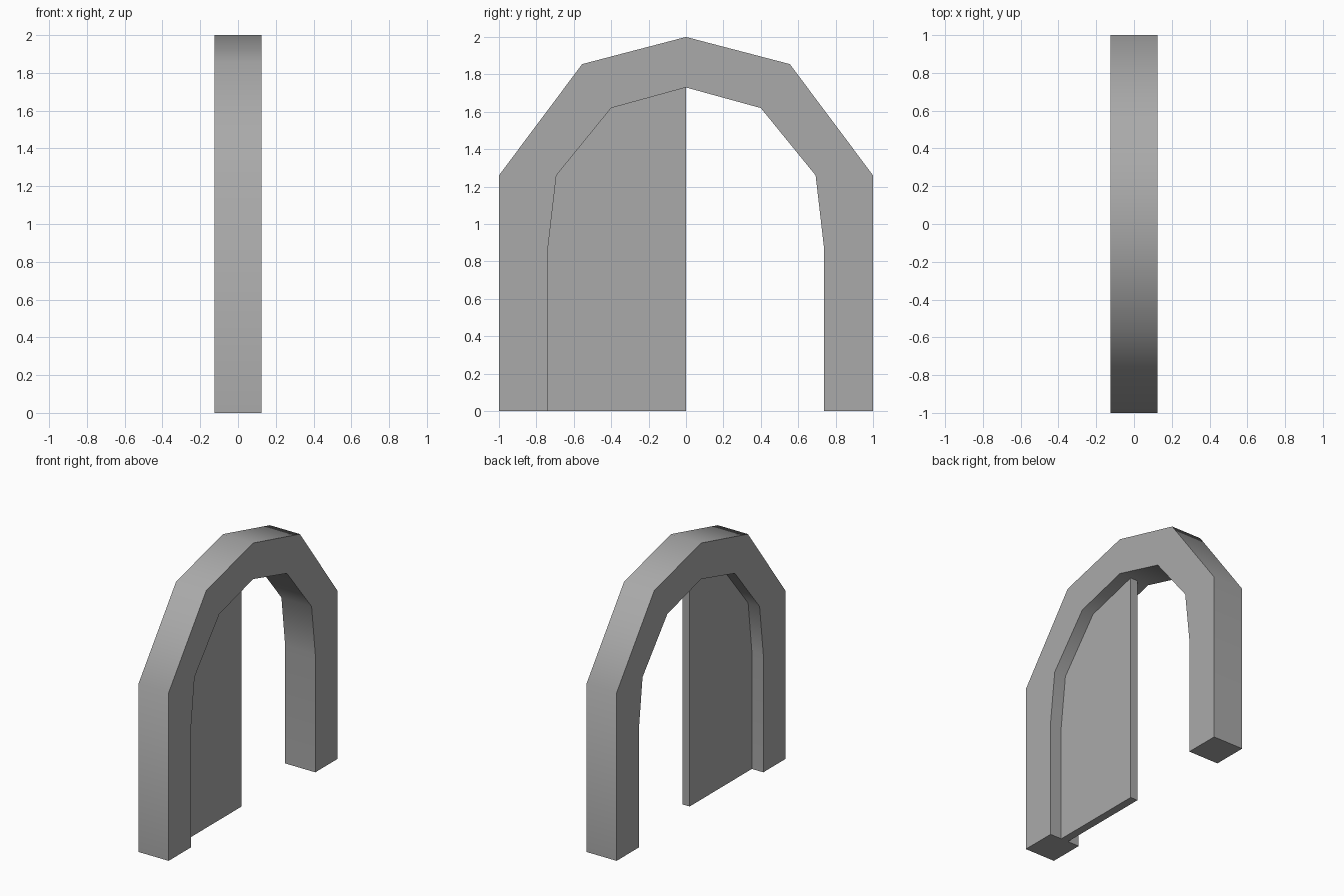
import bpy
import bmesh
import math

cube = bpy.data.objects.get("Cube")
if cube:
    bpy.data.objects.remove(cube, do_unlink=True)

# Single stone grey material
grey = bpy.data.materials.new("stone_grey")
grey.use_nodes = True
colour = (0.4, 0.4, 0.4, 1)
grey.diffuse_color = colour
grey.node_tree.nodes["Principled BSDF"].inputs["Base Color"].default_value = colour


def slab(name, profile, thickness):
    """Extrude a (y, z) outline along x, centred on x = 0."""
    bm = bmesh.new()
    face = bm.faces.new([bm.verts.new((-thickness / 2, y, z)) for y, z in profile])
    new = bmesh.ops.extrude_face_region(bm, geom=[face], use_keep_orig=True)
    verts = [v for v in new["geom"] if isinstance(v, bmesh.types.BMVert)]
    bmesh.ops.translate(bm, verts=verts, vec=(thickness, 0, 0))
    bmesh.ops.recalc_face_normals(bm, faces=bm.faces)
    mesh = bpy.data.meshes.new(name)
    bm.to_mesh(mesh)
    bm.free()
    mesh.materials.append(grey)
    obj = bpy.data.objects.new(name, mesh)
    bpy.context.collection.objects.link(obj)
    bpy.ops.object.select_all(action='DESELECT')
    obj.select_set(True)
    bpy.context.view_layer.objects.active = obj
    bpy.ops.object.shade_smooth_by_angle(angle=math.radians(45))
    return obj


def mirrored(half):
    """Complete a half outline that ends on the centre line."""
    return half + [(-y, z) for y, z in reversed(half[:-1])]


# Half outlines from the floor up to the crown
outer = [(-1, 0), (-1, 1.26), (-0.555, 1.855), (0, 2)]
inner = [(-0.737, 0), (-0.737, 0.88), (-0.693, 1.26), (-0.4, 1.62), (0, 1.73)]

# Arched frame
slab("arch_frame", mirrored(outer) + mirrored(inner)[::-1], 0.25)

# Door leaf filling the front half of the opening
slab("door_leaf", inner + [(0, 0)], 0.06)
